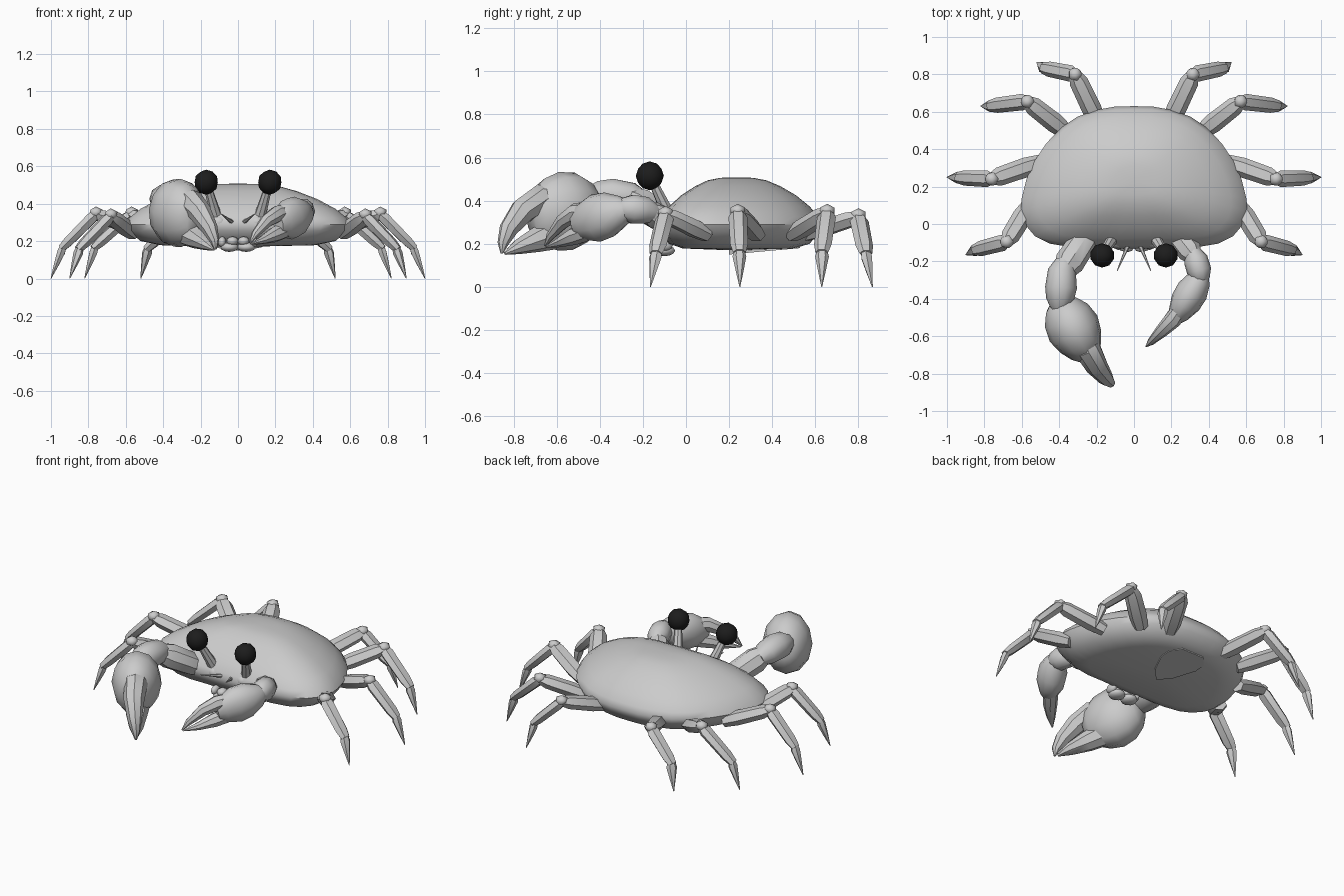
import bpy, bmesh, math
from mathutils import Vector

if "Cube" in bpy.data.objects:
    bpy.data.objects.remove(bpy.data.objects["Cube"])


def material(name, rgb):
    m = bpy.data.materials.new(name)
    m.diffuse_color = (*rgb, 1)
    m.use_nodes = True
    m.node_tree.nodes["Principled BSDF"].inputs["Base Color"].default_value = m.diffuse_color
    return m


SHELL = material("shell_grey", (0.6, 0.6, 0.6))
BLACK = material("eye_black", (0.012, 0.012, 0.012))


def finish(name, bm, mat=SHELL, angle=40):
    bmesh.ops.recalc_face_normals(bm, faces=bm.faces)
    me = bpy.data.meshes.new(name)
    bm.to_mesh(me)
    bm.free()
    me.materials.append(mat)
    ob = bpy.data.objects.new(name, me)
    bpy.context.collection.objects.link(ob)
    bpy.ops.object.select_all(action='DESELECT')
    ob.select_set(True)
    bpy.context.view_layer.objects.active = ob
    bpy.ops.object.shade_smooth_by_angle(angle=math.radians(angle))
    return ob


def skin(bm, rings):
    """Bridge successive vertex rings and cap both ends."""
    n = len(rings[0])
    for a, b in zip(rings, rings[1:]):
        for i in range(n):
            j = (i + 1) % n
            bm.faces.new((a[i], a[j], b[j], b[i]))
    bm.faces.new(rings[0])
    bm.faces.new(rings[-1])


def loft(name, sections, sides=10, angle=40):
    """Tube through sections of (centre, half width, half height)."""
    bm = bmesh.new()
    pts = [Vector(s[0]) for s in sections]
    rings = []
    for k, (p, w, h) in enumerate(sections):
        t = (pts[min(k + 1, len(pts) - 1)] - pts[max(k - 1, 0)]).normalized()
        side = t.cross(Vector((0, 0, 1))).normalized()
        up = side.cross(t)
        ring = []
        for i in range(sides):
            a = 2 * math.pi * i / sides
            ring.append(bm.verts.new(pts[k] + side * w * math.cos(a) + up * h * math.sin(a)))
        rings.append(ring)
    skin(bm, rings)
    return finish(name, bm, angle=angle)


def segment(name, a, b, profile, sides=10, angle=40):
    """Straight loft from a to b; profile holds (fraction, half width, half height)."""
    a, b = Vector(a), Vector(b)
    return loft(name, [(a.lerp(b, f), w, h) for f, w, h in profile], sides, angle)


def ball(name, centre, size, mat=SHELL, subdiv=2):
    bm = bmesh.new()
    bmesh.ops.create_icosphere(bm, subdivisions=subdiv, radius=1)
    for v in bm.verts:
        v.co = Vector(centre) + Vector(v.co[i] * size[i] for i in range(3))
    return finish(name, bm, mat, 60)


# Carapace: half outline mirrored, then scaled up the dome profile
half = [(0, .63), (.1, .628), (.2, .61), (.3, .575), (.39, .515), (.47, .43), (.53, .34),
        (.575, .24), (.6, .14), (.605, .07), (.585, 0), (.53, -.065), (.45, -.105),
        (.33, -.125), (.2, -.125), (.1, -.13), (0, -.13)]
outline = half + [(-x, y) for x, y in half[-2:0:-1]]
dome = [(.03, .507), (.2, .506), (.36, .494), (.52, .467), (.7, .425), (.86, .373), (.96, .325),
        (1, .29), (.97, .255), (.86, .2), (.68, .178), (.1, .17)]
bm = bmesh.new()
CY = .23
skin(bm, [[bm.verts.new((x * s, CY + (y - CY) * s, z)) for x, y in outline] for s, z in dome])
finish("carapace", bm, angle=50)

# Abdomen flap under the body
flap = [(0, .2), (.07, .27), (.13, .4), (.13, .47), (.08, .53)]
flap += [(-x, y) for x, y in flap[:0:-1]]
bm = bmesh.new()
skin(bm, [[bm.verts.new((x, y, .15 + dz + (y - .2) * .09)) for x, y in flap] for dz in (0, .03)])
finish("abdomen_flap", bm, angle=30)

# Walking legs: hip, knee, ankle, tip
legs = {
    "back": ((.19, .54, .24), (.315, .8, .325), (.49, .835, .155), (.52, .865, 0)),
    "rear_middle": ((.36, .49, .24), (.57, .655, .345), (.775, .63, .16), (.82, .63, 0)),
    "front_middle": ((.5, .33, .24), (.76, .24, .345), (.945, .248, .16), (1, .25, 0)),
    "front": ((.56, .1, .24), (.68, -.095, .335), (.855, -.14, .155), (.9, -.165, 0)),
}
for label, joints in legs.items():
    for sx, sn in ((1, "right"), (-1, "left")):
        hip, knee, ankle, tip = [Vector((sx * p[0], p[1], p[2])) for p in joints]
        n = f"{sn}_{label}_leg"
        segment(n + "_thigh", hip, knee,
                [(0, .042, .035), (.3, .053, .043), (.85, .05, .04), (1, .034, .028)], 6, 50)
        ball(n + "_knee", knee + Vector((0, 0, .008)), (.04, .04, .032), subdiv=1)
        segment(n + "_shin", knee, ankle,
                [(0, .03, .025), (.12, .044, .034), (.8, .041, .03), (1, .03, .022)], 6, 50)
        segment(n + "_claw_tip", ankle.lerp(knee, .06), tip,
                [(0, .024, .02), (.18, .032, .024), (.6, .017, .014), (1, .002, .002)], 6, 50)

# Eyes, stalks, antennae and mouthparts
for sx, sn in ((1, "right"), (-1, "left")):
    ball(sn + "_eye", (sx * .17, -.168, .515), (.065, .065, .067), BLACK)
    segment(sn + "_eye_stalk", (sx * .105, -.06, .29), (sx * .162, -.155, .49),
            [(0, .034, .034), (.35, .03, .03), (1, .021, .021)], 8)
    ball(sn + "_eye_socket", (sx * .1, -.085, .3), (.045, .045, .04))
    segment(sn + "_antenna", (sx * .03, -.11, .3), (sx * .09, -.25, .345),
            [(0, .012, .012), (.4, .008, .008), (1, .002, .002)], 6)
    ball(sn + "_upper_mouth_plate", (sx * .03, -.115, .2), (.032, .035, .025))
    ball(sn + "_lower_mouth_plate", (sx * .045, -.1, .168), (.05, .05, .026))
    ball(sn + "_mouth_feeler", (sx * .085, -.1, .195), (.022, .04, .03))

# Large left claw: arm, wrist, palm, two fingers
segment("large_claw_arm", (-.23, -.03, .27), (-.375, -.25, .41),
        [(0, .06, .05), (.3, .075, .07), (.8, .08, .075), (1, .06, .055)], 8)
loft("large_claw_wrist", [((-.37, -.2, .4), .05, .045), ((-.385, -.25, .415), .075, .07),
                          ((-.39, -.34, .425), .085, .08), ((-.395, -.4, .42), .075, .075),
                          ((-.395, -.45, .41), .05, .055)], 10)
segment("large_claw_palm", (-.405, -.41, .385), (-.235, -.72, .315),
        [(0, .05, .06), (.08, .09, .115), (.25, .13, .165), (.48, .145, .185),
         (.7, .125, .17), (.88, .09, .13), (1, .045, .08)], 12, 50)
loft("large_claw_upper_finger", [((-.28, -.6, .41), .05, .05), ((-.25, -.67, .41), .07, .068),
                                 ((-.2, -.76, .35), .06, .062), ((-.15, -.825, .265), .042, .045),
                                 ((-.125, -.85, .2), .025, .026), ((-.12, -.855, .155), .006, .006)], 8)
loft("large_claw_lower_finger", [((-.28, -.6, .25), .07, .075), ((-.23, -.69, .22), .062, .06),
                                 ((-.17, -.78, .185), .04, .035), ((-.13, -.84, .155), .007, .007)], 8)

# Small right claw
segment("small_claw_arm", (.2, -.02, .27), (.325, -.18, .35),
        [(0, .055, .05), (.3, .065, .06), (.8, .066, .062), (1, .045, .045)], 8)
loft("small_claw_wrist", [((.31, -.14, .34), .04, .04), ((.33, -.19, .355), .065, .065),
                          ((.348, -.25, .36), .066, .07), ((.355, -.29, .36), .05, .055),
                          ((.355, -.32, .355), .03, .03)], 10)
segment("small_claw_palm", (.365, -.27, .36), (.215, -.52, .29),
        [(0, .04, .045), (.1, .064, .07), (.35, .086, .105), (.6, .083, .112),
         (.85, .058, .085), (1, .03, .05)], 12, 50)
loft("small_claw_upper_finger", [((.25, -.45, .355), .04, .04), ((.21, -.51, .345), .047, .045),
                                 ((.15, -.57, .305), .036, .036), ((.09, -.63, .235), .02, .02),
                                 ((.065, -.655, .19), .004, .004)], 8)
loft("small_claw_lower_finger", [((.25, -.45, .26), .045, .045), ((.195, -.52, .235), .042, .042),
                                 ((.13, -.59, .205), .026, .022), ((.07, -.65, .185), .004, .004)], 8)
